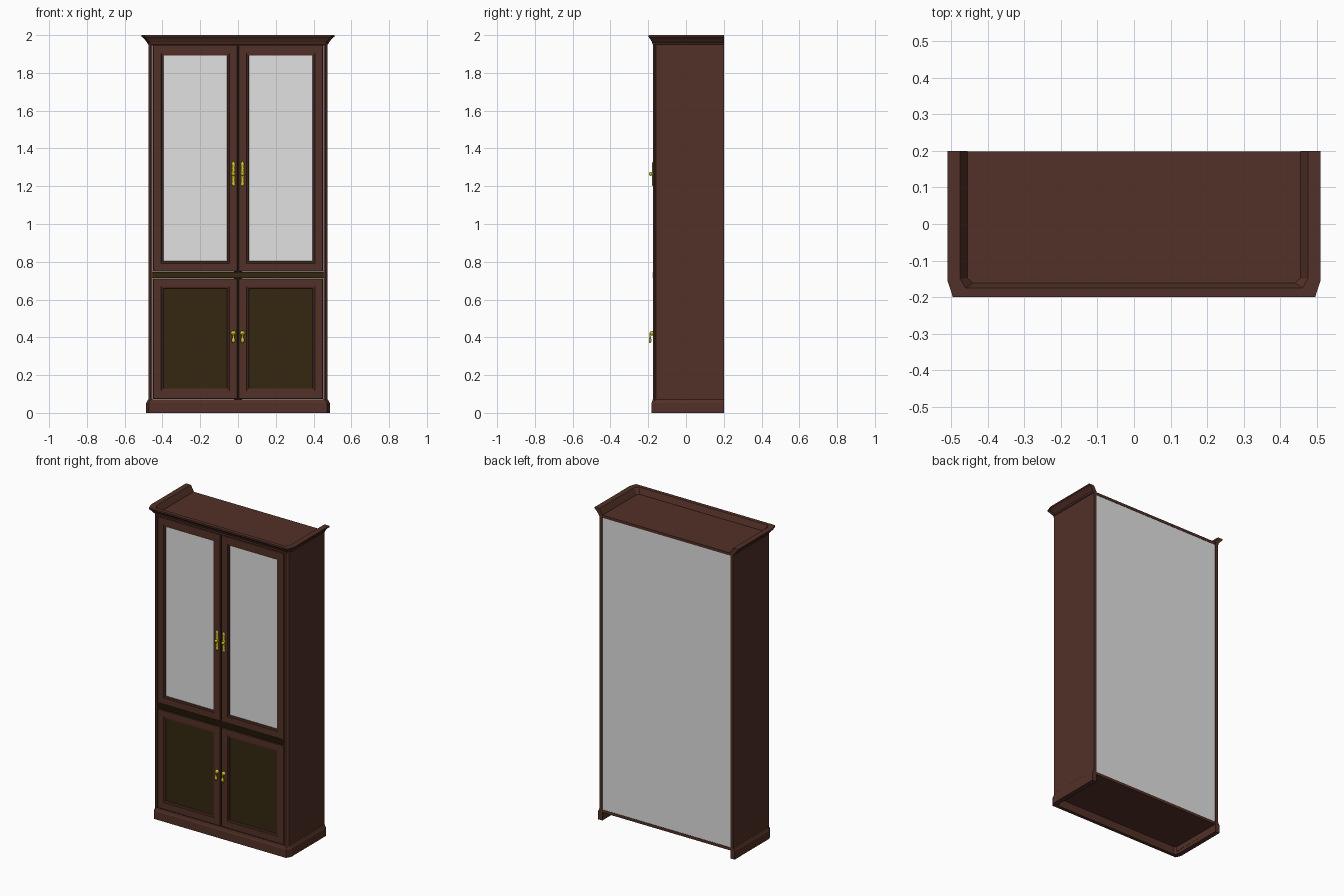
import bpy, bmesh, math

if "Cube" in bpy.data.objects:
    bpy.data.objects.remove(bpy.data.objects["Cube"])


def material(name, rgb):
    m = bpy.data.materials.new(name)
    m.diffuse_color = (*rgb, 1)
    m.use_nodes = True
    m.node_tree.nodes["Principled BSDF"].inputs["Base Color"].default_value = m.diffuse_color
    return m


WOOD = material("brown wood", (0.085, 0.030, 0.021))
DARK = material("dark panel wood", (0.034, 0.020, 0.005))
GLASS = material("pale grey", (0.75, 0.75, 0.75))
BRASS = material("brass", (0.62, 0.56, 0.02))


def finish(name, bm, *mats):
    bmesh.ops.recalc_face_normals(bm, faces=bm.faces)
    me = bpy.data.meshes.new(name)
    bm.to_mesh(me)
    bm.free()
    for m in mats:
        me.materials.append(m)
    ob = bpy.data.objects.new(name, me)
    bpy.context.collection.objects.link(ob)
    return ob


def box(name, x0, x1, y0, y1, z0, z1, mat=WOOD):
    bm = bmesh.new()
    bmesh.ops.create_cube(bm, size=1)
    for v in bm.verts:
        v.co = ((x0 + x1) / 2 + v.co.x * (x1 - x0),
                (y0 + y1) / 2 + v.co.y * (y1 - y0),
                (z0 + z1) / 2 + v.co.z * (z1 - z0))
    return finish(name, bm, mat)


def moulding(name, profile):
    """Sweep an (offset, z) profile around the sides and front, open at the back."""
    bm = bmesh.new()
    half = lambda d: [(0.475 + d, 0.2), (0.475 + d, -0.15 - d * 0.1),
                      (0.460 + d, -0.175 - d * 0.7)]
    loops = []
    for d, z in profile:
        right = half(d)
        path = right + [(-x, y) for x, y in reversed(right)]
        loops.append([bm.verts.new((x, y, z)) for x, y in path])
    n = len(loops)
    for i in range(n):
        a, b = loops[i], loops[(i + 1) % n]
        for j in range(len(a) - 1):
            bm.faces.new((a[j], a[j + 1], b[j + 1], b[j]))
    for end in (0, -1):
        bm.faces.new([l[end] for l in loops])
    return finish(name, bm, WOOD)


def door(name, x0, x1, z0, z1, margin, panel):
    """Nested rectangles: edge, frame, stepped bead, inset panel."""
    mx, mb, mt = margin
    bm = bmesh.new()
    steps = [(0, -0.150), (0, -0.171), (0.003, -0.174),
             (0.78, -0.174), (0.80, -0.171), (0.97, -0.170), (1, -0.166)]
    loops = []
    for k, (t, y) in enumerate(steps):
        f = t if t > 0.1 else t / mx
        a, b = x0 + mx * f, x1 - mx * f
        c, d = z0 + mb * f, z1 - mt * f
        loops.append([bm.verts.new(p) for p in
                      ((a, y, c), (b, y, c), (b, y, d), (a, y, d))])
    for a, b in zip(loops, loops[1:]):
        for j in range(4):
            k = (j + 1) % 4
            bm.faces.new((a[j], a[k], b[k], b[j]))
    bm.faces.new(loops[0])
    bm.faces.new(loops[-1]).material_index = 1
    return finish(name, bm, WOOD, panel)


def spindle(name, x, y, profile, flat=0.35, sides=12):
    """Turned shape along z, flattened in depth."""
    bm = bmesh.new()
    loops = []
    for r, z in profile:
        loops.append([bm.verts.new((x + r * math.cos(2 * math.pi * i / sides),
                                    y + flat * r * math.sin(2 * math.pi * i / sides), z))
                      for i in range(sides)])
    for a, b in zip(loops, loops[1:]):
        for i in range(sides):
            j = (i + 1) % sides
            bm.faces.new((a[i], a[j], b[j], b[i]))
    bm.faces.new(loops[0])
    bm.faces.new(loops[-1])
    for f in bm.faces:
        f.smooth = True
    return finish(name, bm, BRASS)


def knob(name, x, y, z, r, sy=1.0):
    bm = bmesh.new()
    bmesh.ops.create_uvsphere(bm, u_segments=12, v_segments=8, radius=r)
    for v in bm.verts:
        v.co = (x + v.co.x, y + v.co.y * sy, z + v.co.z)
    for f in bm.faces:
        f.smooth = True
    return finish(name, bm, BRASS)


# Carcass boards
box("top_board", -0.46, 0.46, -0.165, 0.198, 1.945, 1.962)
box("floor_board", -0.456, 0.456, -0.16, 0.198, 0.05, 0.068)
box("middle_board", -0.456, 0.456, -0.15, 0.19, 0.715, 0.745)
box("back_panel", -0.456, 0.456, 0.188, 0.196, 0.055, 1.95, GLASS)
box("centre_stile", -0.02, 0.02, -0.15, -0.14, 0.06, 1.95, DARK)

# Crown and plinth mouldings
moulding("crown", [(-0.02, 1.95), (0, 1.95), (0.005, 1.953), (0.006, 1.962),
                   (0.012, 1.968), (0.020, 1.978), (0.030, 1.988),
                   (0.035, 1.991), (0.035, 2.0), (0.0, 2.0), (-0.02, 1.965)])
moulding("plinth", [(-0.02, 0), (0.011, 0), (0.011, 0.052), (0.006, 0.06),
                    (0.004, 0.068), (0, 0.072), (-0.02, 0.072)])

for side, s in (("left", -1), ("right", 1)):
    # Side panel with a chamfered and grooved front corner
    bm = bmesh.new()
    outline = [(0.456, 0.2), (0.475, 0.2), (0.475, -0.158), (0.470, -0.162),
               (0.472, -0.168), (0.464, -0.175), (0.453, -0.175), (0.453, -0.15)]
    face = bm.faces.new([bm.verts.new((s * x, y, 0.02)) for x, y in outline])
    ext = bmesh.ops.extrude_face_region(bm, geom=[face])
    for v in ext["geom"]:
        if isinstance(v, bmesh.types.BMVert):
            v.co.z = 1.955
    if not any(len(f.verts) == 8 and f.calc_center_median().z < 0.1 for f in bm.faces):
        bm.faces.new([v for v in bm.verts if v.co.z < 0.1])
    finish(side + "_side_panel", bm, WOOD)

    # Doors
    xa, xb = sorted((s * 0.003, s * 0.45))
    door(side + "_glass_door", xa, xb, 0.748, 1.949, (0.055, 0.056, 0.058), GLASS)
    door(side + "_lower_door", xa, xb, 0.073, 0.711, (0.055, 0.057, 0.052), DARK)

    # Upper handle: ornate plate and knob
    x = s * 0.024
    plate = [(0.002, 1.200), (0.009, 1.208), (0.010, 1.216), (0.005, 1.224),
             (0.008, 1.234), (0.005, 1.246), (0.011, 1.258), (0.012, 1.265),
             (0.011, 1.272), (0.005, 1.284), (0.008, 1.296), (0.005, 1.306),
             (0.010, 1.314), (0.009, 1.322), (0.002, 1.330)]
    spindle(side + "_handle_plate", x, -0.177, plate)
    knob(side + "_handle_knob", x, -0.187, 1.265, 0.010)

    # Lower handle: rosette and hanging drop
    knob(side + "_pull_rosette", x, -0.180, 0.422, 0.013, 0.9)
    drop = [(0.003, 0.425), (0.004, 0.410), (0.006, 0.398), (0.010, 0.388),
            (0.010, 0.380), (0.006, 0.373), (0.002, 0.370)]
    spindle(side + "_pull_drop", x, -0.190, drop, 0.7)

# Dark ridged rail between the upper and lower doors
box("rail_base", -0.452, 0.452, -0.172, -0.14, 0.713, 0.746, DARK)
for i, z in enumerate((0.716, 0.727, 0.738)):
    box("rail_ridge_%d" % (i + 1), -0.452, 0.452, -0.178, -0.17, z, z + 0.006, DARK)
